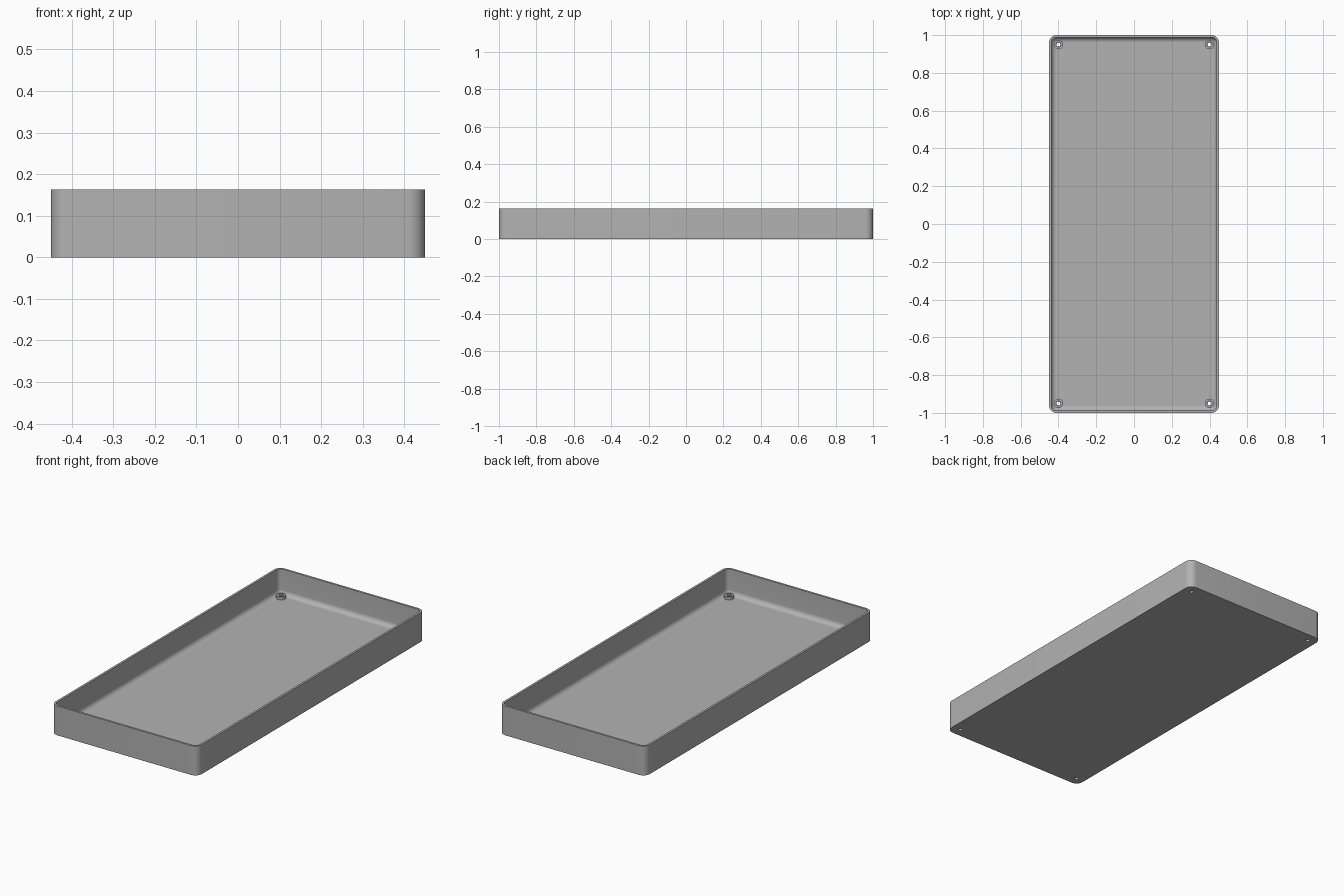
import bpy, bmesh, math

cube = bpy.data.objects.get("Cube")
if cube:
    bpy.data.objects.remove(cube)

W, L, H = 0.45, 1.0, 0.163        # half width, half length, height
WALL, FLOOR, FILLET = 0.012, 0.022, 0.026
CORNER, STEPS = 0.04, 8
HOLE_X, HOLE_Y = 0.4, 0.95

grey = bpy.data.materials.new("plain grey")
grey.use_nodes = True
grey.diffuse_color = (0.45, 0.45, 0.45, 1)
grey.node_tree.nodes["Principled BSDF"].inputs["Base Color"].default_value = (0.45, 0.45, 0.45, 1)


def make_object(name, bm):
    bmesh.ops.recalc_face_normals(bm, faces=bm.faces)
    mesh = bpy.data.meshes.new(name)
    bm.to_mesh(mesh)
    bm.free()
    mesh.materials.append(grey)
    obj = bpy.data.objects.new(name, mesh)
    bpy.context.collection.objects.link(obj)
    return obj


def rounded_loop(bm, inset, z):
    """Rounded rectangle inset from the outer wall."""
    r = max(CORNER - inset, 0.004)
    cx, cy = W - inset - r, L - inset - r
    verts = []
    for q, (sx, sy) in enumerate([(1, 1), (-1, 1), (-1, -1), (1, -1)]):
        for i in range(STEPS + 1):
            a = math.pi / 2 * (q + i / STEPS)
            verts.append(bm.verts.new((sx * cx + r * math.cos(a), sy * cy + r * math.sin(a), z)))
    return verts


def lathe(name, profile, closed, sides=32):
    """Spin (radius, z) points; return a ring, or a capped solid."""
    bm = bmesh.new()
    rings = [[bm.verts.new((r * math.cos(2 * math.pi * i / sides),
                            r * math.sin(2 * math.pi * i / sides), z))
              for i in range(sides)] for r, z in profile]
    pairs = list(zip(rings, rings[1:]))
    if closed:
        pairs.append((rings[-1], rings[0]))
    else:
        bm.faces.new(rings[0])
        bm.faces.new(rings[-1])
    for a, b in pairs:
        for i in range(sides):
            j = (i + 1) % sides
            bm.faces.new((a[i], a[j], b[j], b[i]))
    return make_object(name, bm)


# Tray shell: outer wall, rim, inner wall and a fillet down to the floor
profile = [(0, 0), (0, H), (WALL, H)]
for i in range(STEPS + 1):
    a = math.pi / 2 * i / STEPS
    profile.append((WALL + FILLET * (1 - math.cos(a)), FLOOR + FILLET * (1 - math.sin(a))))
bm = bmesh.new()
loops = [rounded_loop(bm, inset, z) for inset, z in profile]
for a, b in zip(loops, loops[1:]):
    for i in range(len(a)):
        j = (i + 1) % len(a)
        bm.faces.new((a[i], a[j], b[j], b[i]))
bm.faces.new(loops[0])
bm.faces.new(loops[-1])
tray = make_object("tray", bm)

# Screw holes through the floor, each with a low raised collar
for side, sx in (("right", -1), ("left", 1)):
    for end, sy in (("front", -1), ("back", 1)):
        place = (sx * HOLE_X, sy * HOLE_Y, 0)
        cutter = lathe(f"{end}_{side}_hole_cutter", [(0.011, -0.05), (0.011, 0.1)], False)
        cutter.location = place
        cutter.hide_render = True
        cutter.hide_set(True)
        cut = tray.modifiers.new("screw hole", "BOOLEAN")
        cut.operation = "DIFFERENCE"
        cut.solver = "EXACT"
        cut.object = cutter
        collar = lathe(f"{end}_{side}_screw_collar",
                       [(0.011, 0.01), (0.011, 0.034), (0.014, 0.038),
                        (0.025, 0.038), (0.025, 0.01)], True)
        collar.location = place

# Smooth shading on curved parts, with sharp rims kept
bpy.ops.object.select_all(action="DESELECT")
for obj in bpy.context.scene.objects:
    if obj.type == "MESH" and not obj.hide_render:
        obj.select_set(True)
        bpy.context.view_layer.objects.active = obj
bpy.ops.object.shade_smooth_by_angle(angle=math.radians(35))
